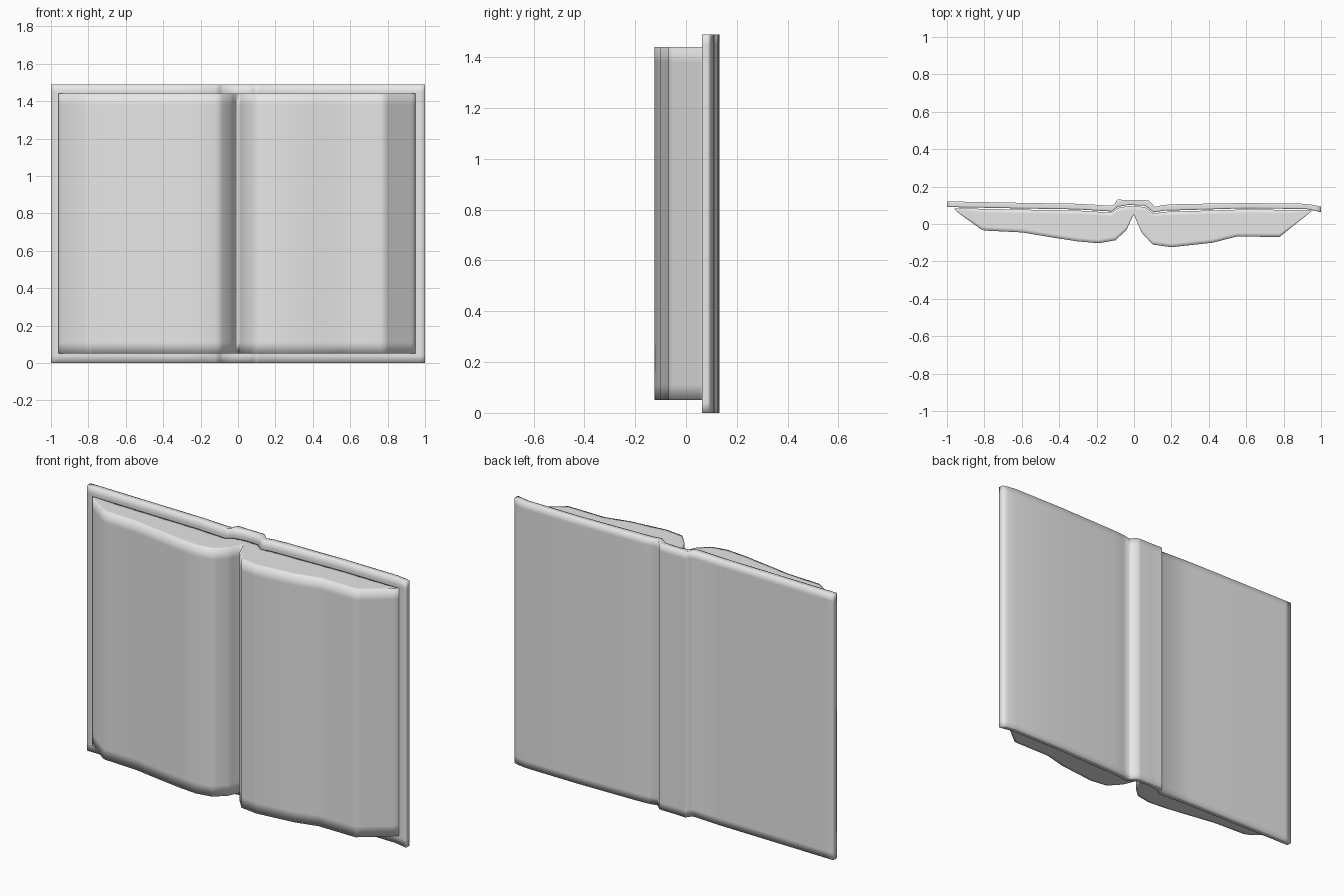
import bpy
import bmesh

cube = bpy.data.objects.get("Cube")
if cube:
    bpy.data.objects.remove(cube, do_unlink=True)

# One plain grey for the whole book
grey = bpy.data.materials.new("plain_grey")
grey.use_nodes = True
grey.diffuse_color = (0.8, 0.8, 0.8, 1)
grey.node_tree.nodes["Principled BSDF"].inputs["Base Color"].default_value = (0.8, 0.8, 0.8, 1)

# Outlines seen from above, as (x, y) points
cover_back = [(-1, .12), (-.96, .12), (-.6, .113), (-.3, .108), (-.12, .098), (-.105, .105),
              (-.088, .131), (-.04, .128), (.06, .127), (.08, .125), (.11, .092),
              (.16, .102), (.23, .106), (.6, .112), (.92, .108), (.97, .1), (1, .092)]
cover_front = [(-1, .09), (-.96, .09), (-.6, .083), (-.3, .078), (-.12, .067), (-.085, .092),
               (-.03, .102), (.06, .097), (.105, .062), (.16, .071), (.6, .084),
               (.92, .08), (.97, .07), (1, .063)]
page_front = [(-.96, .078), (-.94, .06), (-.82, -.027), (-.8, -.035), (-.78, -.036),
              (-.6, -.045), (-.45, -.07), (-.3, -.093), (-.19, -.103), (-.1, -.087),
              (-.04, -.032), (-.012, .03), (0, .05), (.012, .02), (.04, -.045), (.1, -.11),
              (.2, -.124), (.42, -.1), (.55, -.067), (.76, -.069), (.78, -.068),
              (.8, -.052), (.93, .052), (.95, .07)]


def height_at(points, x):
    """Linear interpolation along an outline."""
    for (x0, y0), (x1, y1) in zip(points, points[1:]):
        if x <= x1:
            return y0 + (y1 - y0) * max(0, x - x0) / (x1 - x0)
    return points[-1][1]


def build_slab(name, front, back, z_levels):
    """Upright slab between two outlines, with loops near its rims."""
    lo, hi = front[0][0], front[-1][0]
    xs = sorted({x for x, _ in front + back if lo <= x <= hi})
    bm = bmesh.new()
    grid = {}
    nx, ny, nz = len(xs), 4, len(z_levels)
    for i, x in enumerate(xs):
        f = height_at(front, x)
        b = max(height_at(back, x), f + .003)
        edge = min(.02, (b - f) * .3)
        for j, y in enumerate((f, f + edge, b - edge, b)):
            for k, z in enumerate(z_levels):
                if i in (0, nx - 1) or j in (0, ny - 1) or k in (0, nz - 1):
                    grid[i, j, k] = bm.verts.new((x, y, z))

    def quad(*keys):
        bm.faces.new([grid[k] for k in keys]).smooth = True

    for i in range(nx - 1):
        for k in range(nz - 1):        # front and back
            for j in (0, ny - 1):
                quad((i, j, k), (i + 1, j, k), (i + 1, j, k + 1), (i, j, k + 1))
        for j in range(ny - 1):        # bottom and top
            for k in (0, nz - 1):
                quad((i, j, k), (i + 1, j, k), (i + 1, j + 1, k), (i, j + 1, k))
    for j in range(ny - 1):            # two ends
        for k in range(nz - 1):
            for i in (0, nx - 1):
                quad((i, j, k), (i, j + 1, k), (i, j + 1, k + 1), (i, j, k + 1))
    bmesh.ops.recalc_face_normals(bm, faces=bm.faces)
    mesh = bpy.data.meshes.new(name)
    bm.to_mesh(mesh)
    bm.free()
    mesh.materials.append(grey)
    obj = bpy.data.objects.new(name, mesh)
    bpy.context.collection.objects.link(obj)
    return obj


# Hard cover with raised spine
build_slab("cover", cover_front, cover_back, (0, .04, 1.45, 1.49))

# Open page block, resting just in front of the cover
page_back = [(x, y - .006) for x, y in cover_front]
build_slab("pages", page_front, page_back, (.05, .11, 1.38, 1.44))
